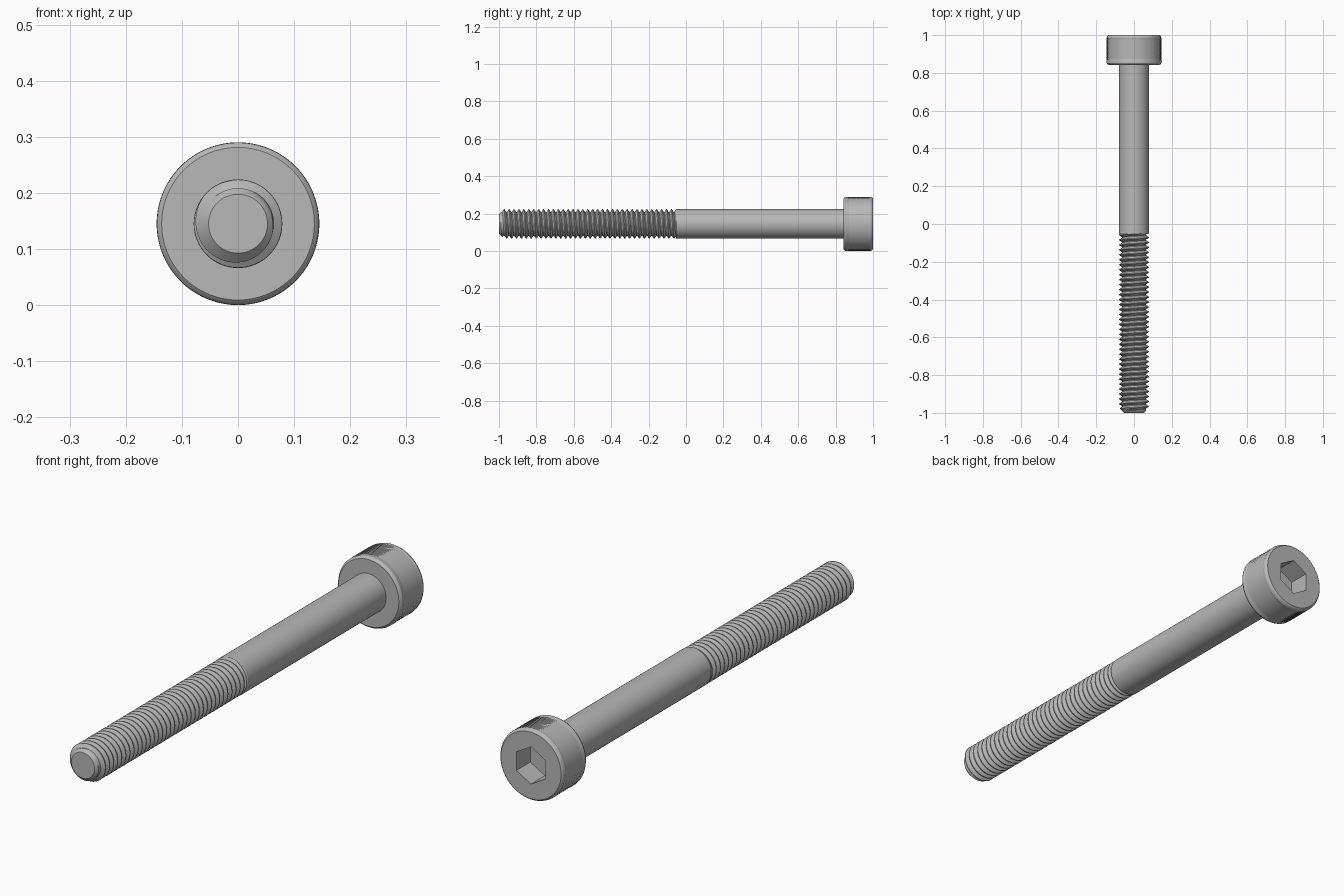
import bpy, bmesh, math

if "Cube" in bpy.data.objects:
    bpy.data.objects.remove(bpy.data.objects["Cube"])

AXIS_Z = 0.145          # height of the bolt axis
SHANK_R = 0.079
THREAD_END = -0.053
PITCH = 0.0263

steel = bpy.data.materials.new("steel grey")
steel.diffuse_color = (0.48, 0.48, 0.48, 1)
steel.use_nodes = True
steel.node_tree.nodes["Principled BSDF"].inputs["Base Color"].default_value = steel.diffuse_color


def point(t, r, y):
    return (r * math.sin(t), y, AXIS_Z + r * math.cos(t))


def finish(name, bm, angle=30):
    bmesh.ops.remove_doubles(bm, verts=bm.verts, dist=1e-5)
    bmesh.ops.recalc_face_normals(bm, faces=bm.faces)
    mesh = bpy.data.meshes.new(name)
    bm.to_mesh(mesh)
    bm.free()
    mesh.materials.append(steel)
    ob = bpy.data.objects.new(name, mesh)
    bpy.context.collection.objects.link(ob)
    bpy.ops.object.select_all(action='DESELECT')
    ob.select_set(True)
    bpy.context.view_layer.objects.active = ob
    bpy.ops.object.shade_smooth_by_angle(angle=math.radians(angle))
    return ob


def lathe(name, rings, seg):
    """Closed solid from (y, radius) rings; radius may be a function of the column."""
    bm = bmesh.new()
    rows = []
    for y, r in rings:
        rows.append([bm.verts.new(point(2 * math.pi * i / seg,
                                        r(i) if callable(r) else r, y))
                     for i in range(seg)])
    for a, b in zip(rows, rows[1:]):
        for i in range(seg):
            k = (i + 1) % seg
            bm.faces.new((a[i], a[k], b[k], b[i]))
    bm.faces.new(rows[0])
    bm.faces.new(rows[-1])
    return finish(name, bm)


# plain shank, running slightly into the head
lathe("shank", [(THREAD_END, 0.0765), (THREAD_END + 0.004, SHANK_R), (0.85, SHANK_R)], 64)

# head: chamfered underside, diamond knurl, rounded rim, hex socket
SEG = 144


def knurl(j):
    return lambda i: 0.145 if (i + j) % 2 else 0.142


def hexagon(i):
    t = 2 * math.pi * i / SEG
    return 0.0658 / math.cos(t % (math.pi / 3) - math.pi / 6)


rings = [(0.843, 0.077), (0.843, 0.136), (0.847, 0.141), (0.853, 0.1445), (0.866, 0.1445)]
rings += [(0.868 + 0.006 * j, knurl(j)) for j in range(20)]
rings += [(0.985, 0.1445), (0.992, 0.143), (0.997, 0.140), (1.0, 0.136)]
rings += [(1.0, hexagon), (0.91, hexagon)]
lathe("socket_head", rings, SEG)

# helical thread, clamped at both ends and chamfered at the tip
bm = bmesh.new()
COLS = 48
PROFILE = [(0.0, 0.0785), (0.13, 0.0785), (0.5, 0.0635), (0.63, 0.0635)]
END = THREAD_END + 0.012
turns = int((END + 1) / PITCH) + 3
rows = []
for k in range(-2, turns):
    for frac, r in PROFILE:
        row = []
        for i in range(COLS + 1):
            y = -1 + (k + frac + i / COLS) * PITCH
            y = max(-1.0, min(END, y))
            rad = min(r, 0.0525 + (y + 1) * 1.0)
            row.append(bm.verts.new(point(2 * math.pi * i / COLS, rad, y)))
        rows.append(row)
for a, b in zip(rows, rows[1:]):
    for i in range(COLS):
        bm.faces.new((a[i], a[i + 1], b[i + 1], b[i]))
bm.faces.new(rows[0][:COLS])      # flat tip
finish("thread", bm)
